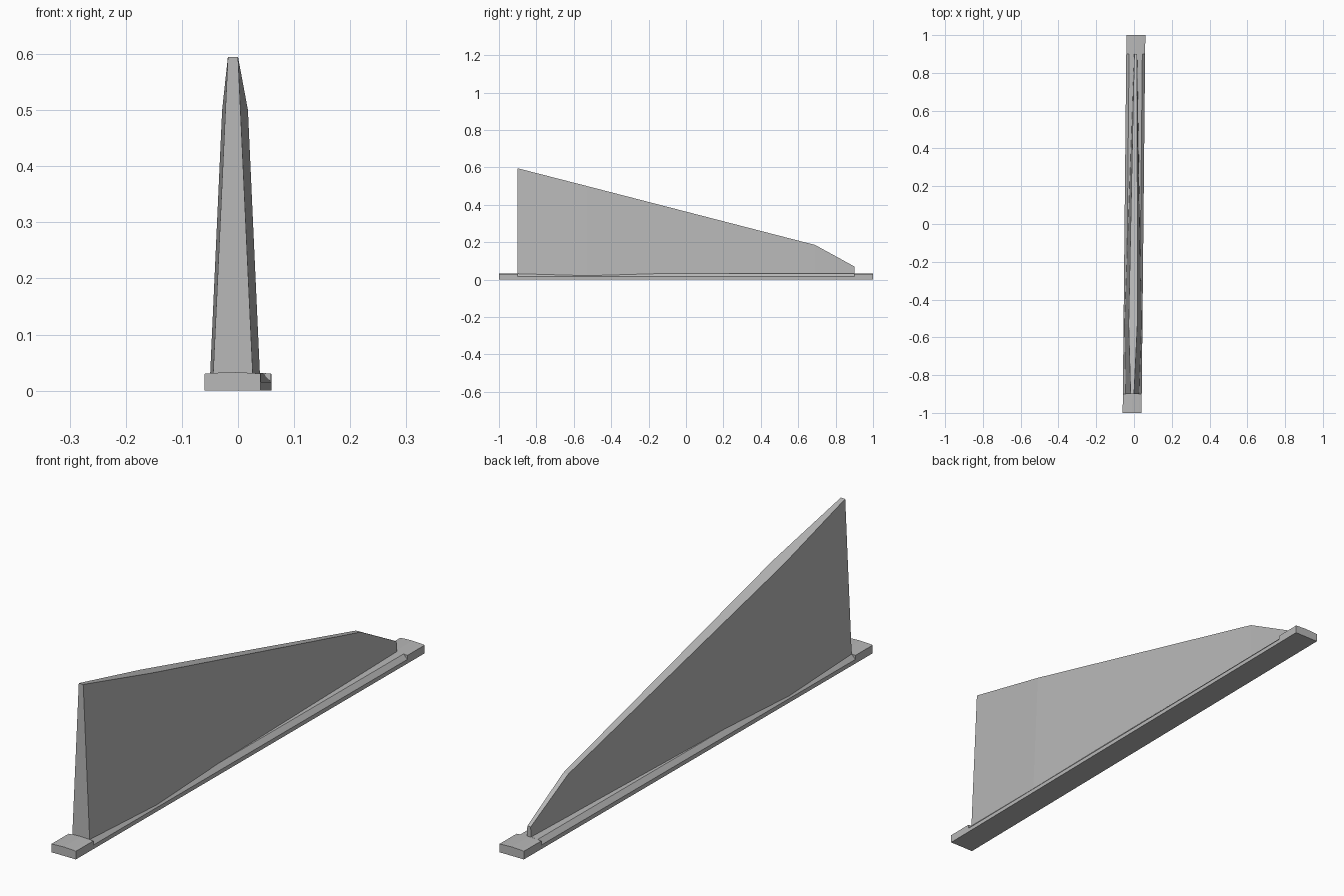
import bpy, bmesh

cube = bpy.data.objects.get("Cube")
if cube:
    bpy.data.objects.remove(cube, do_unlink=True)

grey = bpy.data.materials.new("light_grey")
grey.use_nodes = True
colour = (0.48, 0.48, 0.48, 1)
grey.diffuse_color = colour
grey.node_tree.nodes["Principled BSDF"].inputs["Base Color"].default_value = colour

SKEW = 0.01  # sideways drift of the whole part along its length


def mirrored(half):
    """Close a right-hand outline (bottom to top) with its left-hand mirror."""
    return half + [(-x, z) for x, z in reversed(half) if x > 0]


def loft(name, sections):
    """Skin a row of (y, outline) sections and cap both ends."""
    bm = bmesh.new()
    rings = [[bm.verts.new((x + SKEW * y, y, z)) for x, z in outline]
             for y, outline in sections]
    for a, b in zip(rings, rings[1:]):
        for i in range(len(a)):
            j = (i + 1) % len(a)
            bm.faces.new((a[i], a[j], b[j], b[i]))
    bm.faces.new(rings[0])
    bm.faces.new(rings[-1])
    bmesh.ops.recalc_face_normals(bm, faces=bm.faces)
    mesh = bpy.data.meshes.new(name)
    bm.to_mesh(mesh)
    bm.free()
    mesh.materials.append(grey)
    obj = bpy.data.objects.new(name, mesh)
    bpy.context.collection.objects.link(obj)
    return obj


# Base rail: crowned blocks at the ends, chamfered long edges between them
block = mirrored([(0.05, 0), (0.05, 0.015), (0.05, 0.03), (0.035, 0.0315), (0, 0.033)])
chamfered = mirrored([(0.05, 0), (0.05, 0.015), (0.035, 0.0315), (0.02, 0.0325), (0, 0.033)])
loft("base_rail", [(-1, block), (-0.9, block), (-0.9, chamfered),
                   (0.9, chamfered), (0.9, block), (1, block)])

# Fin: each station is y, top height, half width at the foot, half width at the top
stations = [(-0.9, 0.595, 0.036, 0.009),
            (-0.53, 0.5, 0.045, 0.023),
            (0.69, 0.185, 0.0135, 0.01),
            (0.9, 0.07, 0.008, 0.007)]
loft("fin", [(y, mirrored([(foot, 0.015), (tip, top)]))
             for y, top, foot, tip in stations])
